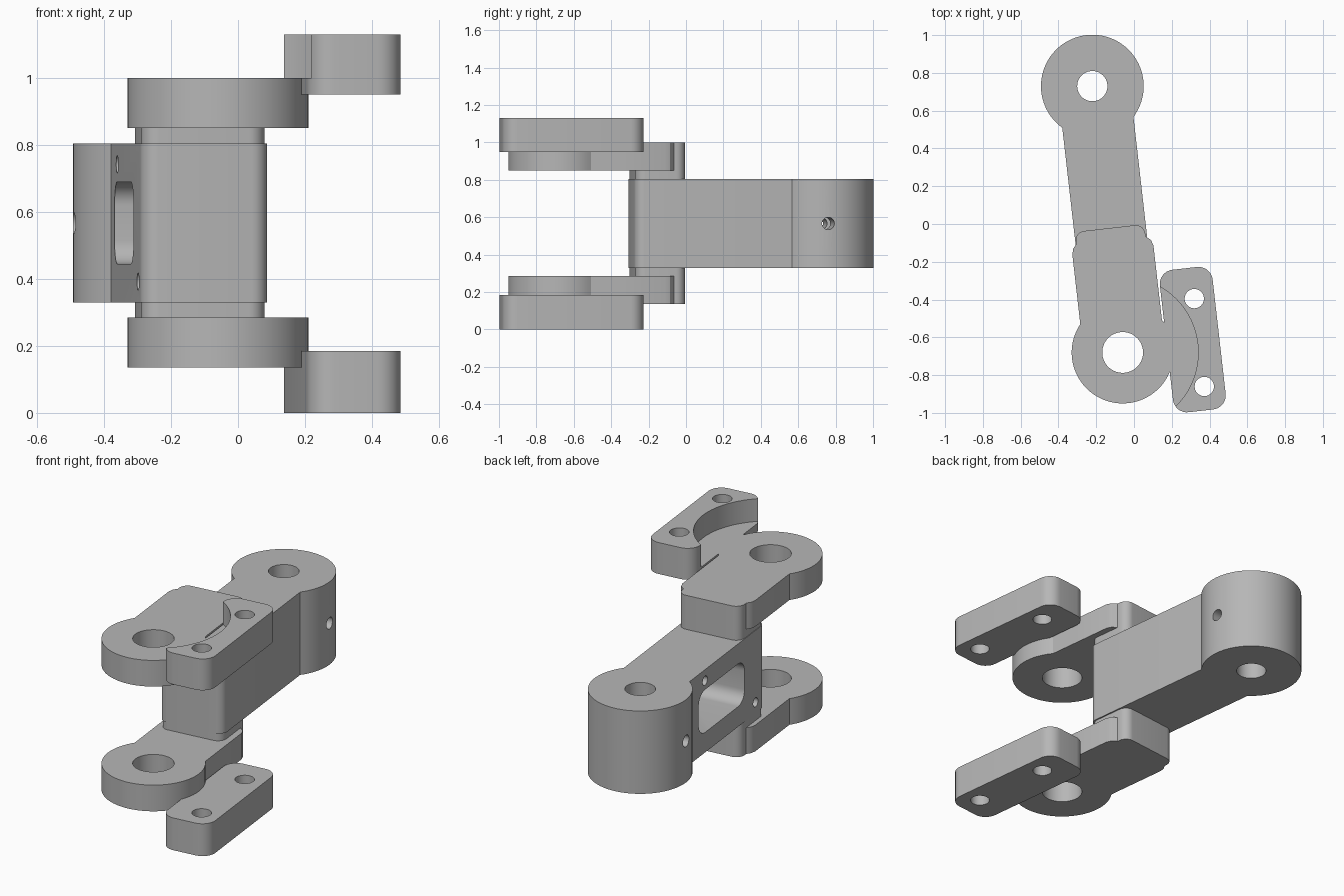
import bpy, bmesh, math
from math import cos, sin, pi, atan2, sqrt
from mathutils import Vector

cube = bpy.data.objects.get("Cube")
if cube:
    bpy.data.objects.remove(cube, do_unlink=True)

PIVOT = (-0.06, -0.68, 0)     # fork bore centre; every part shares this frame
TILT = math.radians(6.5)
BARREL = 1.419                # distance from fork bore to barrel bore

grey = bpy.data.materials.new("machined grey")
grey.use_nodes = True
grey.diffuse_color = (0.47, 0.47, 0.47, 1)
grey.node_tree.nodes["Principled BSDF"].inputs["Base Color"].default_value = grey.diffuse_color


def arc(c, r, a0, a1, n=56):
    return [(c[0] + r * cos(a0 + (a1 - a0) * i / n),
             c[1] + r * sin(a0 + (a1 - a0) * i / n)) for i in range(n + 1)]


def circle(c, r, n=64):
    return arc(c, r, 0, 2 * pi, n)[:-1]


def rounded(corners, n=8):
    """Polygon from (x, y, radius) corners, right angles filleted."""
    out = []
    for i, (x, y, r) in enumerate(corners):
        p = Vector((x, y))
        if r == 0:
            out.append((x, y))
            continue
        d0 = (Vector(corners[i - 1][:2]) - p).normalized() * r
        d1 = (Vector(corners[(i + 1) % len(corners)][:2]) - p).normalized() * r
        for k in range(n + 1):
            t = k / n * pi / 2
            out.append(tuple(p + d0 * (1 - sin(t)) + d1 * (1 - cos(t))))
    return out


def box(x0, x1, y0, y1, r):
    return rounded([(x0, y0, r), (x1, y0, r), (x1, y1, r), (x0, y1, r)])


def prism(name, pts, lo, hi, sideways=False):
    """Extrude an outline upwards, or sideways across the arm."""
    bm = bmesh.new()
    place = (lambda a, b, h: (h, a, b)) if sideways else (lambda a, b, h: (a, b, h))
    face = bm.faces.new([bm.verts.new(place(a, b, lo)) for a, b in pts])
    ext = bmesh.ops.extrude_face_region(bm, geom=[face])
    moved = [g for g in ext["geom"] if isinstance(g, bmesh.types.BMVert)]
    bmesh.ops.translate(bm, verts=moved, vec=place(0, 0, hi - lo))
    bmesh.ops.recalc_face_normals(bm, faces=bm.faces)
    me = bpy.data.meshes.new(name)
    bm.to_mesh(me)
    bm.free()
    me.materials.append(grey)
    ob = bpy.data.objects.new(name, me)
    bpy.context.collection.objects.link(ob)
    ob.location = PIVOT
    ob.rotation_euler.z = TILT
    return ob


def activate(ob):
    bpy.ops.object.select_all(action='DESELECT')
    ob.select_set(True)
    bpy.context.view_layer.objects.active = ob


def finish(ob, cutters=()):
    """Cut the holes, then shade."""
    bpy.context.view_layer.update()
    activate(ob)
    for c in cutters:
        c.hide_render = True
        m = ob.modifiers.new("cut", 'BOOLEAN')
        m.operation, m.solver, m.object = 'DIFFERENCE', 'EXACT', c
        bpy.ops.object.modifier_apply(modifier=m.name)
        bpy.data.objects.remove(c, do_unlink=True)
    activate(ob)
    bpy.ops.object.shade_smooth_by_angle(angle=math.radians(30))


def bore(c, r):
    return prism("bore_cutter", circle(c, r), -0.5, 1.5)


# Arm with its barrel end
L, R, BR = -0.183, 0.198, 0.272
right, left = atan2(-sqrt(BR**2 - R**2), R), atan2(-sqrt(BR**2 - L**2), L)
arm_outline = arc((0, BARREL), BR, right, left + 2 * pi)
arm_outline += rounded([(L, 1.0, 0), (L, 0.39, 0.05), (R, 0.39, 0.05), (R, 1.0, 0)])
arm = prism("arm", arm_outline, 0.33, 0.805)
finish(arm, [
    bore((0, BARREL), 0.08),
    prism("cross_hole", circle((BARREL, 0.567), 0.033, 32), -0.5, 0.5, True),
    prism("pocket", box(0.62, 1.12, 0.445, 0.69, 0.07), -0.4, 0.11, True),
    prism("screw_hole_back", circle((1.05, 0.742), 0.026, 32), -0.4, 0.0, True),
    prism("screw_hole_front", circle((0.5, 0.392), 0.026, 32), -0.4, 0.0, True)])

# Fork plate outline: round eye, straight sides, stepped rear end
L, R, ER = -0.206, 0.226, 0.27
right, left = atan2(sqrt(ER**2 - R**2), R), atan2(sqrt(ER**2 - L**2), L)
plate_outline = arc((0, 0), ER, right, left - 2 * pi)
plate_outline += rounded([
    (L, 0.3, 0), (L, 0.545, 0), (L + 0.008, 0.575, 0), (-0.18, 0.597, 0),
    (-0.18, 0.662, 0.05), (0.19, 0.662, 0.05),
    (0.19, 0.597, 0), (R - 0.01, 0.575, 0), (R, 0.545, 0), (R, 0.3, 0)])

# Upper and lower plates, spacers and side brackets
levels = {"upper": (0.85, 1.0, 0.805, 0.85, 0.95, 1.13),
          "lower": (0.135, 0.285, 0.285, 0.33, 0.0, 0.185)}
for side, (p0, p1, s0, s1, b0, b1) in levels.items():
    plate = prism(side + "_fork_plate", plate_outline, p0, p1)
    finish(plate, [bore((0, 0), 0.108)])

    spacer = prism(side + "_spacer", box(-0.18, 0.19, 0.395, 0.662, 0.05), s0, s1)
    finish(spacer)

    bracket = prism(side + "_side_bracket", box(0.236, 0.517, -0.354, 0.405, 0.075), b0, b1)
    cutters = [bore((0.409, v), 0.051) for v in (0.24, -0.228)]
    if side == "upper":      # round relief above the plate
        cutters.append(prism("relief", circle((0, 0), 0.4, 96), p1, 1.5))
    finish(bracket, cutters)
